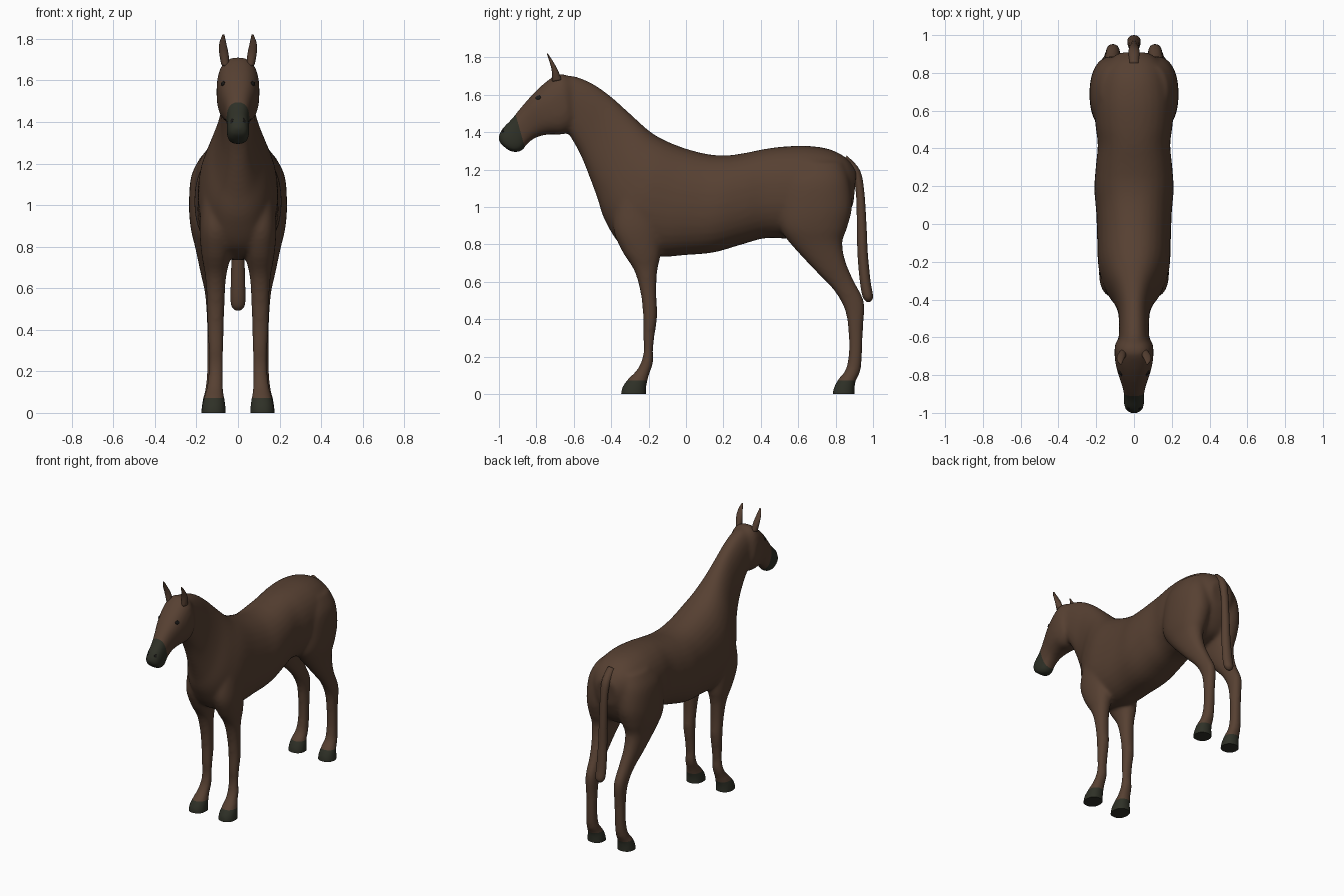
import bpy, bmesh, math
from mathutils import Vector

def material(name, rgb):
    m = bpy.data.materials.new(name)
    m.diffuse_color = (*rgb, 1)
    return m

COAT = material("brown coat", (0.095, 0.052, 0.032))
DARK = material("dark muzzle and hoof", (0.028, 0.030, 0.020))
BLACK = material("black eye", (0.010, 0.009, 0.008))

def spline(a, b, c, d, t):
    return [0.5 * (2*q + (r - p)*t + (2*p - 5*q + 4*r - s)*t*t + (3*q - p - 3*r + s)*t**3)
            for p, q, r, s in zip(a, b, c, d)]

def loft(bm, sections, side=1, power=2.2, sides=32, steps=5):
    """Sections: (y0, z0, y1, z1, centre x, half width), rounded ring spanning the two points."""
    s = [sections[0]] + sections + [sections[-1]]
    dense = [spline(*s[i:i + 4], k / steps) for i in range(len(s) - 3) for k in range(steps)]
    dense.append(sections[-1])
    rings = []
    for y0, z0, y1, z1, cx, w in dense:
        ring = []
        for i in range(sides):
            a = 2 * math.pi * i / sides
            c, n = math.cos(a), math.sin(a)
            u = math.copysign(abs(c) ** (2 / power), c) / 2
            v = math.copysign(abs(n) ** (2 / power), n)
            ring.append(bm.verts.new((side * (cx + w * v), (y0 + y1)/2 + (y0 - y1)*u,
                                      (z0 + z1)/2 + (z0 - z1)*u)))
        rings.append(ring)
    faces = [bm.faces.new(rings[0]), bm.faces.new(rings[-1])]
    for p, q in zip(rings, rings[1:]):
        for i in range(sides):
            j = (i + 1) % sides
            faces.append(bm.faces.new((p[i], p[j], q[j], q[i])))
    bmesh.ops.recalc_face_normals(bm, faces=faces)

def finish(bm, name, mats):
    me = bpy.data.meshes.new(name)
    bm.to_mesh(me)
    bm.free()
    for m in mats:
        me.materials.append(m)
    for p in me.polygons:
        p.use_smooth = True
    ob = bpy.data.objects.new(name, me)
    bpy.context.collection.objects.link(ob)
    return ob

# neck and trunk, from poll to rump
TRUNK = [(-.67, 1.70, -.65, 1.43, 0, .080), (-.60, 1.70, -.62, 1.38, 0, .080),
         (-.50, 1.66, -.565, 1.28, 0, .080), (-.40, 1.59, -.52, 1.17, 0, .085),
         (-.30, 1.50, -.475, 1.05, 0, .110), (-.20, 1.41, -.43, .92, 0, .155),
         (-.12, 1.36, -.33, .78, 0, .188), (.00, 1.312, -.16, .735, 0, .195),
         (.12, 1.282, .00, .743, 0, .20), (.22, 1.276, .15, .757, 0, .21),
         (.32, 1.29, .30, .80, 0, .202), (.42, 1.31, .42, .832, 0, .192),
         (.52, 1.323, .54, .83, 0, .205), (.65, 1.327, .68, .82, 0, .212),
         (.77, 1.308, .79, .85, 0, .192), (.86, 1.26, .85, .92, 0, .15),
         (.912, 1.19, .895, 1.02, 0, .08)]
# head, from poll to lips
HEAD = [(-.62, 1.695, -.595, 1.48, 0, .075), (-.68, 1.712, -.605, 1.42, 0, .100),
        (-.75, 1.668, -.66, 1.388, 0, .102), (-.82, 1.602, -.73, 1.388, 0, .088),
        (-.88, 1.535, -.80, 1.372, 0, .066), (-.935, 1.468, -.85, 1.335, 0, .054),
        (-.98, 1.422, -.875, 1.302, 0, .055), (-1.003, 1.375, -.91, 1.292, 0, .050),
        (-.995, 1.34, -.945, 1.30, 0, .032)]
FORELEG = [(-.36, 1.10, -.13, 1.10, .10, .07), (-.39, .90, -.13, .90, .105, .08),
           (-.345, .77, -.135, .75, .105, .070), (-.277, .66, -.153, .66, .107, .051),
           (-.243, .54, -.158, .54, .107, .043), (-.230, .42, -.153, .42, .107, .040),
           (-.230, .31, -.168, .31, .106, .036), (-.225, .24, -.176, .24, .106, .035),
           (-.240, .17, -.176, .165, .108, .037), (-.27, .12, -.195, .11, .112, .041),
           (-.315, .075, -.207, .065, .115, .050), (-.345, .025, -.213, .025, .117, .058),
           (-.35, -.04, -.21, -.04, .117, .060)]
HINDLEG = [(.56, 1.24, .84, 1.24, .09, .085), (.51, 1.14, .875, 1.14, .11, .115),
           (.49, 1.0, .888, 1.0, .12, .116), (.50, .89, .862, .89, .128, .100),
           (.57, .79, .836, .81, .132, .075), (.70, .65, .853, .71, .127, .054),
           (.79, .555, .895, .61, .117, .043), (.845, .46, .953, .49, .112, .039),
           (.866, .36, .947, .36, .112, .036), (.870, .22, .942, .22, .113, .036),
           (.853, .13, .932, .12, .116, .040), (.815, .08, .907, .07, .118, .050),
           (.787, .025, .902, .025, .118, .058), (.78, -.04, .902, -.04, .118, .060)]

bm = bmesh.new()
loft(bm, TRUNK, power=2.25)
loft(bm, HEAD, power=2.5)
for side in (-1, 1):
    loft(bm, FORELEG, side)
    loft(bm, HINDLEG, side)
rough = finish(bm, "rough_body", [COAT])

# fuse and soften the overlapping parts
mod = rough.modifiers.new("fuse", "REMESH")
mod.mode = "VOXEL"
mod.voxel_size = 0.011
soft = rough.modifiers.new("soften", "SMOOTH")
soft.factor = 0.5
soft.iterations = 12
fused = bpy.data.meshes.new_from_object(rough.evaluated_get(bpy.context.evaluated_depsgraph_get()))
bpy.data.objects.remove(rough)

# flat soles, clean colour edges at the muzzle and hooves
bm = bmesh.new()
bm.from_mesh(fused)
def cut(co, no, clear=False):
    geom = bm.verts[:] + bm.edges[:] + bm.faces[:]
    return bmesh.ops.bisect_plane(bm, geom=geom, plane_co=co, plane_no=no, clear_inner=clear)
sole = cut((0, 0, 0), (0, 0, 1), True)["geom_cut"]
bmesh.ops.holes_fill(bm, edges=[e for e in sole if isinstance(e, bmesh.types.BMEdge)], sides=0)
muzzle_co, muzzle_no = Vector((0, -.865, 1.33)), Vector((0, 1, .28))
cut(muzzle_co, muzzle_no)
cut((0, 0, .072), (0, 0, 1))
for f in bm.faces:
    c = f.calc_center_median()
    f.material_index = int(c.z < .072 or (c - muzzle_co).dot(muzzle_no) < 0)
body = finish(bm, "body", [COAT, DARK])
for p in body.data.polygons:
    p.use_smooth = abs(p.normal.z) < .99 or p.center.z > .01
bpy.context.view_layer.update()

# ears
EAR = [(-.715, 1.67, -.665, 1.68, .060, .020), (-.718, 1.73, -.684, 1.73, .068, .022),
       (-.731, 1.78, -.709, 1.775, .073, .017), (-.744, 1.819, -.738, 1.82, .070, .005)]
for side, label in ((-1, "left"), (1, "right")):
    bm = bmesh.new()
    loft(bm, EAR, side, power=2, sides=16)
    finish(bm, label + "_ear", [COAT])

# tail
TAIL = [(.82, 1.22, .86, 1.275, 0, .03), (.885, 1.17, .928, 1.20, 0, .03),
        (.908, 1.08, .952, 1.09, 0, .027), (.914, .90, .965, .90, 0, .028),
        (.917, .75, .972, .75, 0, .031), (.930, .60, .987, .60, 0, .035),
        (.945, .52, 1.0, .52, 0, .033), (.965, .493, .985, .493, 0, .012)]
bm = bmesh.new()
loft(bm, TAIL, power=2, sides=20)
finish(bm, "tail", [COAT])

# eyes and nostrils, laid on the surface
def spot(name, origin, direction, size):
    hit, loc, normal, _ = body.ray_cast(Vector(origin), Vector(direction))
    if not hit:
        return
    bm = bmesh.new()
    bmesh.ops.create_uvsphere(bm, u_segments=16, v_segments=8, radius=1)
    bmesh.ops.scale(bm, vec=size, verts=bm.verts)
    ob = finish(bm, name, [BLACK])
    ob.location = loc
    ob.rotation_euler = normal.to_track_quat("Z", "Y").to_euler()

for side, label in ((-1, "left"), (1, "right")):
    spot(label + "_eye", (side, -.79, 1.585), (-side, 0, 0), (.016, .012, .005))
    spot(label + "_nostril", (side * .03, -2, 1.405), (0, 1, 0), (.008, .014, .002))
